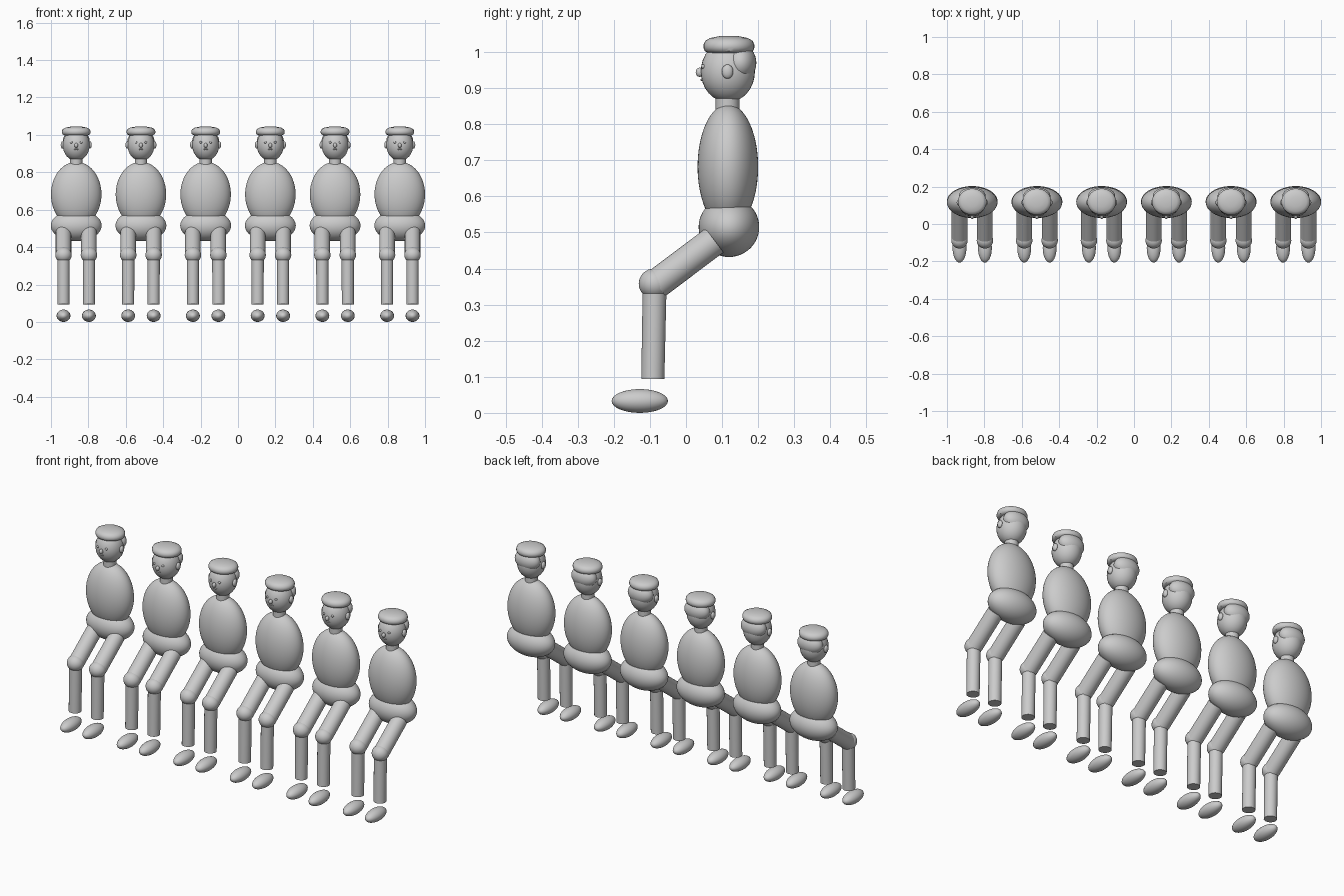
import bpy, bmesh, math
from mathutils import Matrix, Vector

if "Cube" in bpy.data.objects:
    bpy.data.objects.remove(bpy.data.objects["Cube"])

COUNT, SPACING = 6, 0.346

grey = bpy.data.materials.new("plain grey")
grey.diffuse_color = (0.6, 0.6, 0.6, 1)
grey.use_nodes = True
grey.node_tree.nodes["Principled BSDF"].inputs["Base Color"].default_value = grey.diffuse_color

parts = []


def finish(name, bm):
    """Turn a bmesh into a smooth shaded object with crisp rims."""
    bmesh.ops.recalc_face_normals(bm, faces=bm.faces)
    me = bpy.data.meshes.new(name)
    bm.to_mesh(me)
    bm.free()
    me.materials.append(grey)
    for p in me.polygons:
        p.use_smooth = True
    me.set_sharp_from_angle(angle=math.radians(40))
    ob = bpy.data.objects.new(name, me)
    bpy.context.collection.objects.link(ob)
    parts.append(ob)


def ellipsoid(name, centre, radii, seg=32, cut_z=None, keep_below=True):
    """Ellipsoid, optionally sliced flat at height cut_z."""
    bm = bmesh.new()
    bmesh.ops.create_uvsphere(bm, u_segments=seg, v_segments=seg // 2, radius=1)
    bm.transform(Matrix.Translation(centre) @ Matrix.Diagonal((*radii, 1)))
    if cut_z is not None:
        geom = bm.verts[:] + bm.edges[:] + bm.faces[:]
        res = bmesh.ops.bisect_plane(bm, geom=geom, plane_co=(0, 0, cut_z),
                                     plane_no=(0, 0, 1), clear_outer=keep_below,
                                     clear_inner=not keep_below)
        rim = [e for e in res["geom_cut"] if isinstance(e, bmesh.types.BMEdge)]
        bmesh.ops.contextual_create(bm, geom=rim)
    finish(name, bm)


def rod(name, a, b, r1, r2, seg=32):
    """Capped, slightly tapered cylinder from a to b."""
    a, b = Vector(a), Vector(b)
    bm = bmesh.new()
    bmesh.ops.create_cone(bm, cap_ends=True, segments=seg, radius1=r1, radius2=r2,
                          depth=(b - a).length)
    turn = Vector((0, 0, 1)).rotation_difference(b - a).to_matrix().to_4x4()
    bm.transform(Matrix.Translation((a + b) / 2) @ turn)
    finish(name, bm)


def lathe(name, profile, centre, scale_x, seg=32):
    """Spin a (radius, height) profile round the vertical axis."""
    bm = bmesh.new()
    vs = [bm.verts.new((r, 0, z)) for r, z in profile]
    es = [bm.edges.new(p) for p in zip(vs, vs[1:])]
    bmesh.ops.spin(bm, geom=vs + es, cent=(0, 0, 0), axis=(0, 0, 1),
                   angle=math.tau, steps=seg)
    bmesh.ops.remove_doubles(bm, verts=bm.verts, dist=1e-4)
    bm.transform(Matrix.Translation(centre) @ Matrix.Diagonal((scale_x, 1, 1, 1)))
    finish(name, bm)


# trunk
ellipsoid("torso", (0, 0.116, 0.682), (0.135, 0.084, 0.174), 48)
ellipsoid("pelvis", (0, 0.119, 0.515), (0.136, 0.084, 0.083), 48, cut_z=0.57)
rod("neck", (0, 0.115, 0.83), (0, 0.115, 0.885), 0.033, 0.033)

# head, hair and flat cap
ellipsoid("head", (0, 0.116, 0.946), (0.072, 0.075, 0.085))
ellipsoid("hair", (0, 0.150, 0.970), (0.072, 0.045, 0.052))
lathe("cap", [(0, 0.998), (0.058, 0.998), (0.067, 1.003), (0.0705, 1.012),
              (0.0705, 1.020), (0.066, 1.031), (0.052, 1.039), (0.027, 1.044),
              (0, 1.045)], (0, 0.119, 0), 1.09)

# face
ellipsoid("nose", (0, 0.038, 0.944), (0.010, 0.011, 0.013), 16)
ellipsoid("mouth", (0, 0.046, 0.923), (0.012, 0.006, 0.004), 16)

# paired parts
for side, s in (("left", 1), ("right", -1)):
    x = s * 0.068
    ellipsoid(side + "_ear", (s * 0.073, 0.115, 0.946), (0.010, 0.016, 0.020), 16)
    ellipsoid(side + "_eye", (s * 0.026, 0.048, 0.960), (0.007, 0.006, 0.006), 16)
    rod(side + "_thigh", (x, -0.082, 0.357), (x, 0.079, 0.478), 0.0415, 0.0415)
    ellipsoid(side + "_knee", (x, -0.088, 0.358), (0.044, 0.043, 0.042),
              cut_z=0.326, keep_below=False)
    rod(side + "_shin", (x, -0.092, 0.094), (x, -0.087, 0.345), 0.032, 0.033)
    ellipsoid(side + "_foot", (x, -0.128, 0.033), (0.037, 0.078, 0.033))

# repeat the seated figure along the row
for ob in parts[:]:
    for i in range(COUNT):
        item = ob if i == 0 else ob.copy()
        item.location.x = (i - (COUNT - 1) / 2) * SPACING
        if i:
            bpy.context.collection.objects.link(item)
